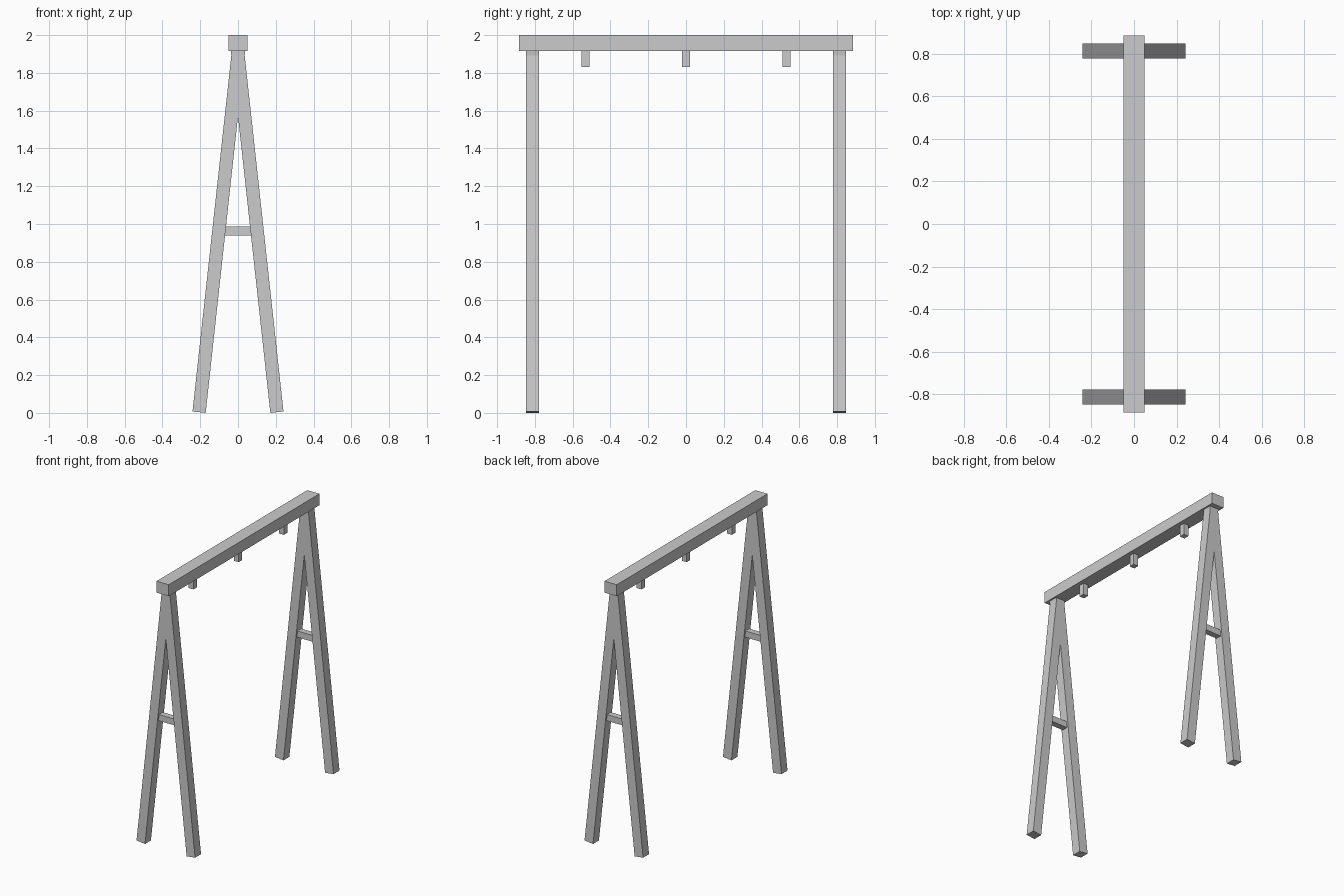
import bpy
import math
from mathutils import Vector

if "Cube" in bpy.data.objects:
    bpy.data.objects.remove(bpy.data.objects["Cube"])


def box(name, center, size, tilt=0.0):
    """Add a box with applied size, tilted about the y axis."""
    bpy.ops.mesh.primitive_cube_add(size=1, location=center, rotation=(0, tilt, 0))
    obj = bpy.context.object
    obj.name = name
    obj.scale = size
    bpy.ops.object.transform_apply(location=False, rotation=False, scale=True)
    return obj


LEG_Y = 0.813
LEG_W = 0.07

# Top beam
box("top_beam", (0, 0, 1.9575), (0.10, 1.77, 0.085))

# Two A-frames: a pair of leaning legs and a crossbar at each end
for end, y in (("front", -LEG_Y), ("back", LEG_Y)):
    for side, s in (("left", -1), ("right", 1)):
        foot = Vector((s * 0.206, y, 0.004))
        top = Vector((s * -0.004, y, 1.93))
        axis = top - foot
        box(f"{end}_{side}_leg", (foot + top) / 2,
            (LEG_W, LEG_W, axis.length), math.atan2(axis.x, axis.z))
    box(f"{end}_crossbar", (0, y, 0.9625), (0.18, 0.045, 0.047))

# Hanger blocks under the beam
for label, y in (("front", -0.531), ("middle", 0), ("back", 0.531)):
    box(f"{label}_hanger", (0, y, 1.875), (0.04, 0.042, 0.09))
